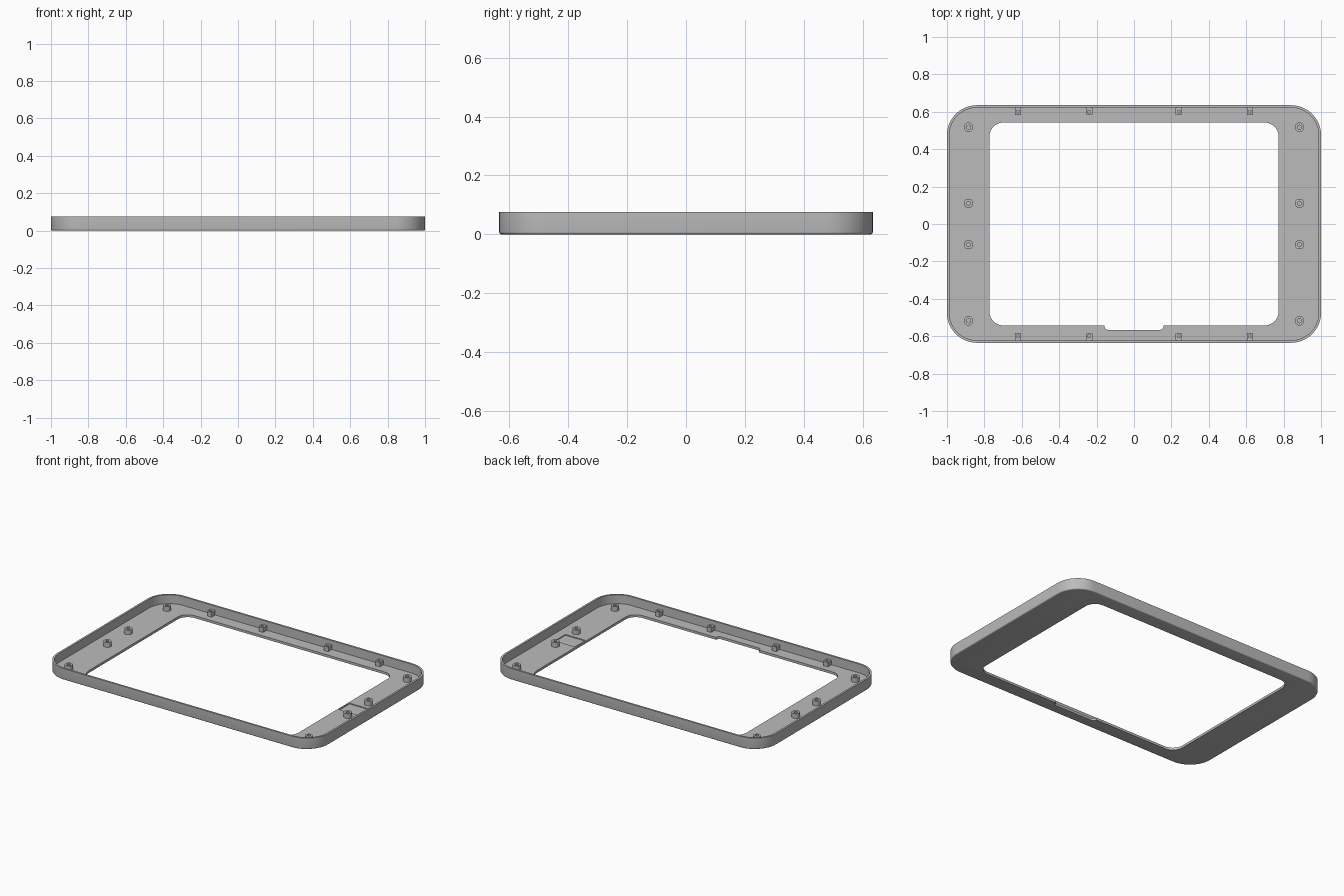
import bpy, bmesh, math

cube = bpy.data.objects.get("Cube")
if cube:
    bpy.data.objects.remove(cube, do_unlink=True)

HX, HY, HEIGHT, CORNER = 1.0, 0.635, 0.075, 0.16
WALL, FLOOR, FILLET = 0.013, 0.016, 0.008
BOSS_TOP = 0.047

grey = bpy.data.materials.new("plain grey")
grey.use_nodes = True
grey.diffuse_color = (0.5, 0.5, 0.5, 1)
grey.node_tree.nodes["Principled BSDF"].inputs["Base Color"].default_value = grey.diffuse_color


def ring(hx, hy, r, z, cx=0, cy=0, steps=12):
    """Rounded rectangle outline, counter-clockwise."""
    points = []
    for k, (sx, sy) in enumerate([(1, 1), (-1, 1), (-1, -1), (1, -1)]):
        for i in range(steps + 1):
            a = (k + i / steps) * math.pi / 2
            points.append((cx + sx * (hx - r) + r * math.cos(a),
                           cy + sy * (hy - r) + r * math.sin(a), z))
    return points


def loft(name, rings):
    """Skin a stack of outlines and cap both ends."""
    bm = bmesh.new()
    loops = [[bm.verts.new(p) for p in pts] for pts in rings]
    for a, b in zip(loops, loops[1:]):
        for i in range(len(a)):
            j = (i + 1) % len(a)
            bm.faces.new((a[i], a[j], b[j], b[i]))
    bm.faces.new(loops[0][::-1])
    bm.faces.new(loops[-1])
    bmesh.ops.remove_doubles(bm, verts=bm.verts, dist=0.00001)
    bmesh.ops.recalc_face_normals(bm, faces=bm.faces)
    mesh = bpy.data.meshes.new(name)
    bm.to_mesh(mesh)
    bm.free()
    mesh.materials.append(grey)
    obj = bpy.data.objects.new(name, mesh)
    bpy.context.collection.objects.link(obj)
    return obj


def smooth(obj):
    bpy.ops.object.select_all(action='DESELECT')
    obj.select_set(True)
    bpy.context.view_layer.objects.active = obj
    bpy.ops.object.shade_smooth_by_angle(angle=math.radians(30))


def block(name, hx, hy, r, z0, z1, cx=0, cy=0):
    return loft(name, [ring(hx, hy, r, z, cx, cy) for z in (z0, z1)])


# Shallow tray with a rounded lower edge and a thin upright wall
profile = []
for i in range(5):
    a = i / 4 * math.pi / 2
    profile.append((FILLET * (1 - math.sin(a)), FILLET * (1 - math.cos(a))))
profile += [(0, HEIGHT), (WALL, HEIGHT), (WALL, FLOOR)]
frame = loft("frame", [ring(HX - d, HY - d, CORNER - d, z) for d, z in profile])

# Window opening, cable notch and shallow pocket cut from the floor
cutters = [
    block("opening_cutter", 0.773, 0.5425, 0.075, -0.1, 0.2),
    block("notch_cutter", 0.158, 0.05, 0.02, -0.1, 0.2, 0, -0.516),
    block("pocket_cutter", 0.073, 0.056, 0.002, FLOOR - 0.006, 0.2, 0.855, 0),
]
for cutter in cutters:
    cutter.hide_render = True
    mod = frame.modifiers.new(cutter.name, 'BOOLEAN')
    mod.operation = 'DIFFERENCE'
    mod.solver = 'EXACT'
    mod.object = cutter
    bpy.context.view_layer.objects.active = frame
    bpy.ops.object.modifier_apply(modifier=mod.name)
    bpy.data.objects.remove(cutter, do_unlink=True)
smooth(frame)

# Round screw bosses on the two wide sides
for sx in (-1, 1):
    for y in (-0.5175, -0.11, 0.11, 0.5175):
        x = sx * 0.885
        stages = [(0.025, FLOOR - 0.002), (0.025, BOSS_TOP),
                  (0.011, BOSS_TOP), (0.011, FLOOR + 0.002)]
        smooth(loft("screw_boss", [ring(r, r, r, z, x, y, 6) for r, z in stages]))

# Small drilled tabs against the long walls
for sy in (-1, 1):
    for x in (-0.62, -0.24, 0.24, 0.62):
        mid, hole = sy * 0.604, sy * 0.6
        smooth(loft("wall_tab", [
            ring(0.017, 0.021, 0.005, FLOOR - 0.002, x, mid, 6),
            ring(0.017, 0.021, 0.005, BOSS_TOP, x, mid, 6),
            ring(0.008, 0.008, 0.008, BOSS_TOP, x, hole, 6),
            ring(0.008, 0.008, 0.008, FLOOR + 0.002, x, hole, 6)]))
